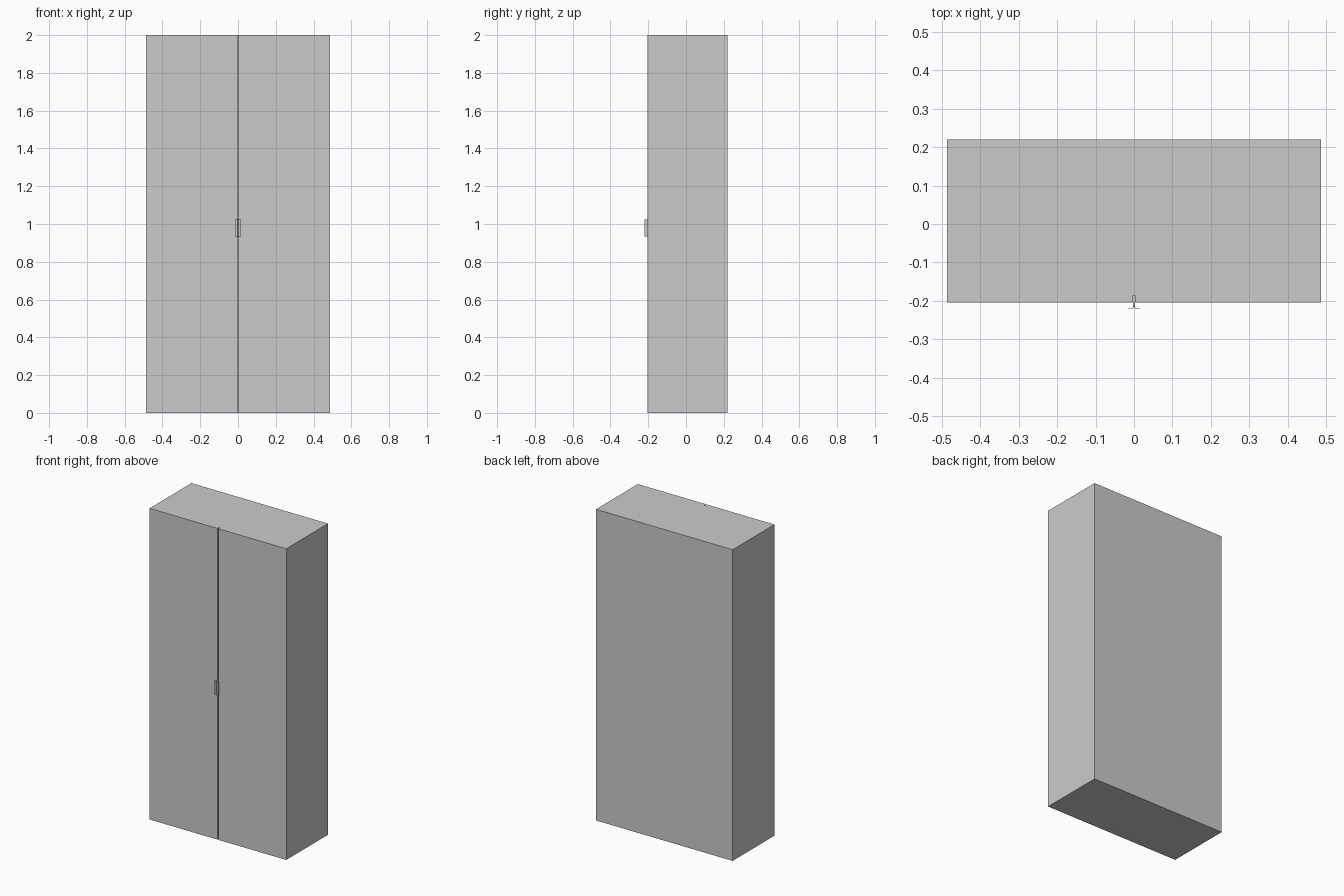
import bpy, bmesh
from math import sin, cos, pi

if "Cube" in bpy.data.objects:
    bpy.data.objects.remove(bpy.data.objects["Cube"])

W, H = 0.486, 2.0            # half width, height
FRONT, BACK = -0.204, 0.22   # door face, rear face
DOOR, SHEET = 0.018, 0.008   # door and panel thickness
GAP = 0.0025                 # half gap between the doors


def box(name, x0, x1, y0, y1, z0, z1):
    bm = bmesh.new()
    bmesh.ops.create_cube(bm, size=1)
    for v in bm.verts:
        v.co.x = x1 if v.co.x > 0 else x0
        v.co.y = y1 if v.co.y > 0 else y0
        v.co.z = z1 if v.co.z > 0 else z0
    return finish(name, bm)


def extrude_profile(name, points, z0, z1):
    bm = bmesh.new()
    face = bm.faces.new([bm.verts.new((x, y, z0)) for x, y in points])
    res = bmesh.ops.extrude_face_region(bm, geom=[face])
    top = [g for g in res["geom"] if isinstance(g, bmesh.types.BMVert)]
    bmesh.ops.translate(bm, verts=top, vec=(0, 0, z1 - z0))
    bmesh.ops.recalc_face_normals(bm, faces=bm.faces)
    return finish(name, bm)


def finish(name, bm):
    me = bpy.data.meshes.new(name)
    bm.to_mesh(me)
    bm.free()
    ob = bpy.data.objects.new(name, me)
    bpy.context.collection.objects.link(ob)
    return ob


# carcass: rear panel, top, bottom and sides behind the doors
y0, y1 = FRONT + DOOR, BACK - SHEET
box("back_panel", -W, W, y1, BACK, 0, H)
box("top_panel", -W, W, y0, y1, H - SHEET, H)
box("bottom_panel", -W, W, y0, y1, 0, SHEET)

# bent handle strip: stem in the door gap, rounded bend, outward flange
T, R, C = 0.0018, 0.005, (0.0055, -0.215)
arc = [pi + i * pi / 8 for i in range(5)]
outer = [(C[0] + R * cos(a), C[1] + R * sin(a)) for a in arc]
inner = [(C[0] + (R - T) * cos(a), C[1] + (R - T) * sin(a)) for a in reversed(arc)]
strip = ([(C[0] - R, y0)] + outer + [(0.016, C[1] - R), (0.016, C[1] - R + T)]
         + inner + [(C[0] - R + T, y0)])

for side, s in (("left", -1), ("right", 1)):
    a, b = sorted((s * W, s * (W - SHEET)))
    box(side + "_side", a, b, y0, y1, SHEET, H - SHEET)
    a, b = sorted((s * GAP, s * W))
    box(side + "_door", a, b, FRONT, y0, 0, H)
    # vertical stile closing the view through the door gap
    a, b = sorted((0, s * 0.02))
    box(side + "_centre_stile", a, b, y0, y0 + SHEET, SHEET, H - SHEET)
    extrude_profile(side + "_handle", [(s * x, y) for x, y in strip], 0.935, 1.025)
